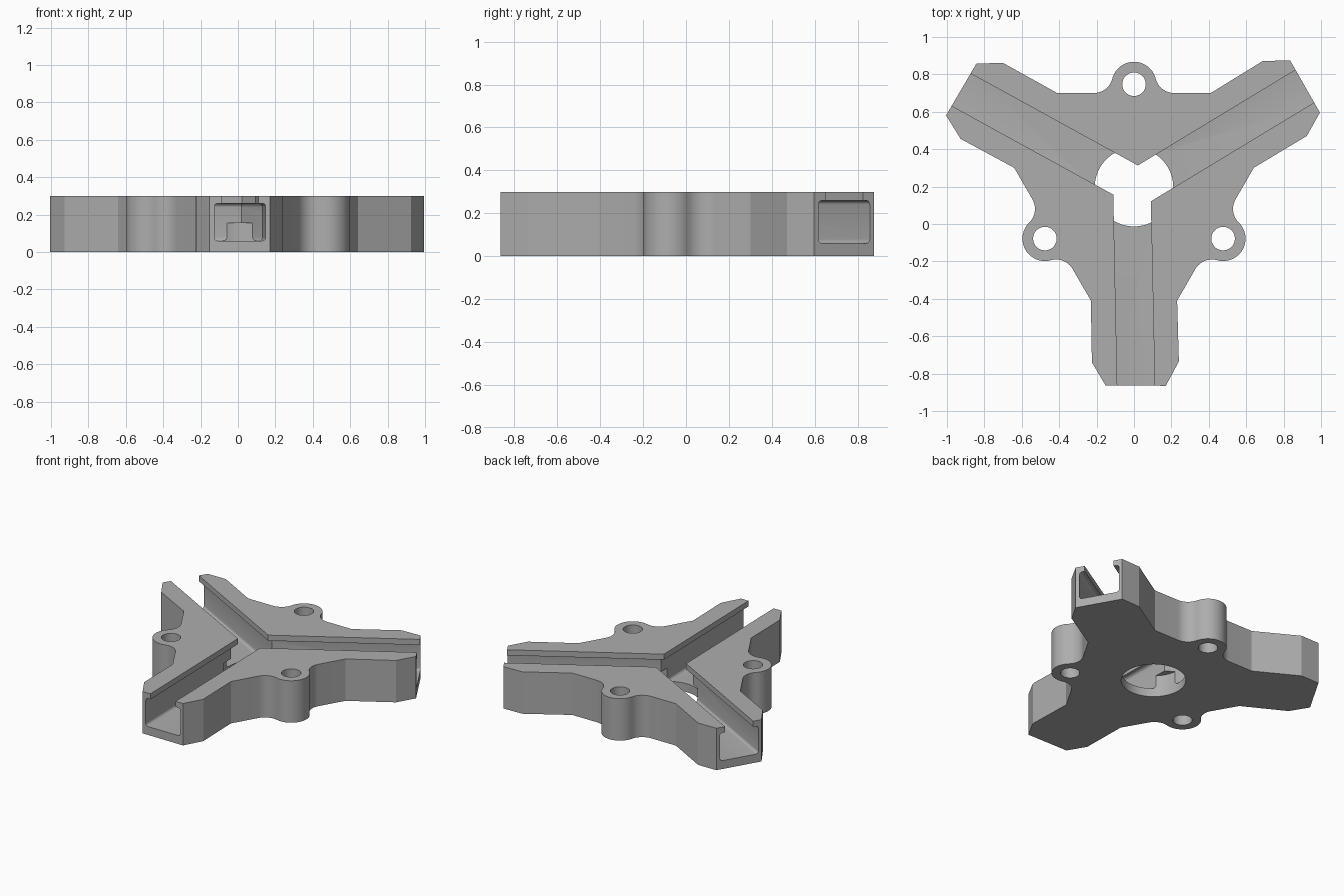
import bpy
import bmesh
from math import sin, cos, pi, radians, atan2
from mathutils import Matrix, Vector

cube = bpy.data.objects.get("Cube")
if cube:
    bpy.data.objects.remove(cube, do_unlink=True)

CENTRE = Vector((0, 0.197, 0))
HEIGHT = 0.30
THIRDS = [k * 2 * pi / 3 for k in range(3)]

grey = bpy.data.materials.new("plain grey")
grey.use_nodes = True
COLOUR = (0.42, 0.42, 0.42, 1)
grey.diffuse_color = COLOUR
grey.node_tree.nodes["Principled BSDF"].inputs["Base Color"].default_value = COLOUR


def arc(cx, cy, r, a0, a1, n):
    return [(cx + r * cos(a0 + (a1 - a0) * i / n),
             cy + r * sin(a0 + (a1 - a0) * i / n)) for i in range(n + 1)]


def prism(name, points, depth, matrix):
    """Extrude a flat profile along local z and place it."""
    bm = bmesh.new()
    face = bm.faces.new([bm.verts.new((p[0], p[1], 0)) for p in points])
    new = bmesh.ops.extrude_face_region(bm, geom=[face])["geom"]
    bmesh.ops.translate(bm, vec=(0, 0, depth),
                        verts=[g for g in new if isinstance(g, bmesh.types.BMVert)])
    bmesh.ops.transform(bm, matrix=matrix, verts=bm.verts)
    bmesh.ops.recalc_face_normals(bm, faces=bm.faces)
    mesh = bpy.data.meshes.new(name)
    bm.to_mesh(mesh)
    bm.free()
    mesh.materials.append(grey)
    obj = bpy.data.objects.new(name, mesh)
    bpy.context.collection.objects.link(obj)
    return obj


def cut(target, cutter):
    mod = target.modifiers.new("cut", "BOOLEAN")
    mod.operation = "DIFFERENCE"
    mod.solver = "EXACT"
    mod.object = cutter
    bpy.context.view_layer.objects.active = target
    bpy.ops.object.modifier_apply(modifier=mod.name)
    bpy.data.objects.remove(cutter, do_unlink=True)


# Outline of one third, around the hub: screw ear with fillets, then an arm end
EAR_Y, EAR_R, FIL_X, FIL_Y, FIL_R = 0.55, 0.12, 0.215, 0.605, 0.102
a = atan2(FIL_Y - EAR_Y, FIL_X)
ear = [(0.41, FIL_Y - FIL_R)]
ear += arc(FIL_X, FIL_Y, FIL_R, -pi / 2, -pi + a, 10)
ear += arc(0, EAR_Y, EAR_R, a, pi - a, 28)[1:-1]
ear += arc(-FIL_X, FIL_Y, FIL_R, -a, -pi / 2, 10)
ear += [(-0.41, FIL_Y - FIL_R)]
arm = [(-0.225, -0.937), (-0.152, -1.06), (0.17, -1.062), (0.24, -0.932)]
to_arm = Matrix.Rotation(-2 * pi / 3, 2)
third = [Vector(p) for p in ear] + [to_arm @ Vector(p) for p in arm]
outline = [Matrix.Rotation(t, 2) @ p for t in THIRDS for p in third]
body = prism("three_arm_bracket", outline, HEIGHT, Matrix.Translation(CENTRE))

# Undercut channel with a narrower slot on top, along each arm
W, S, LOW, TOP, R = 0.1375, 0.10, 0.06, 0.26, 0.02
half = arc(W - R, LOW + R, R, -pi / 2, 0, 5) + arc(W - R, TOP - R, R, 0, pi / 2, 5)
half += [(S, TOP), (S, HEIGHT + 0.1)]
channel = half + [(-x, z) for x, z in reversed(half)]
upright = Matrix.Rotation(pi / 2, 4, "X")
for t in THIRDS:
    place = (Matrix.Translation(CENTRE) @ Matrix.Rotation(t + radians(1.2), 4, "Z")
             @ Matrix.Translation((-0.0115, 0, 0)) @ upright)
    cut(body, prism("channel_cutter", channel, 1.3, place))

# Hub recess from below, and the screw holes
below = Matrix.Translation(CENTRE + Vector((0, 0, -0.1)))
cut(body, prism("hub_cutter", arc(0, 0, 0.21, 0, 2 * pi, 64)[:-1], 0.255, below))
for t in THIRDS:
    hole = arc(0, EAR_Y, 0.063, 0, 2 * pi, 40)[:-1]
    cut(body, prism("screw_hole_cutter", hole, 0.6, below @ Matrix.Rotation(t, 4, "Z")))

bpy.ops.object.select_all(action="DESELECT")
body.select_set(True)
bpy.context.view_layer.objects.active = body
bpy.ops.object.shade_smooth_by_angle(angle=radians(25))
